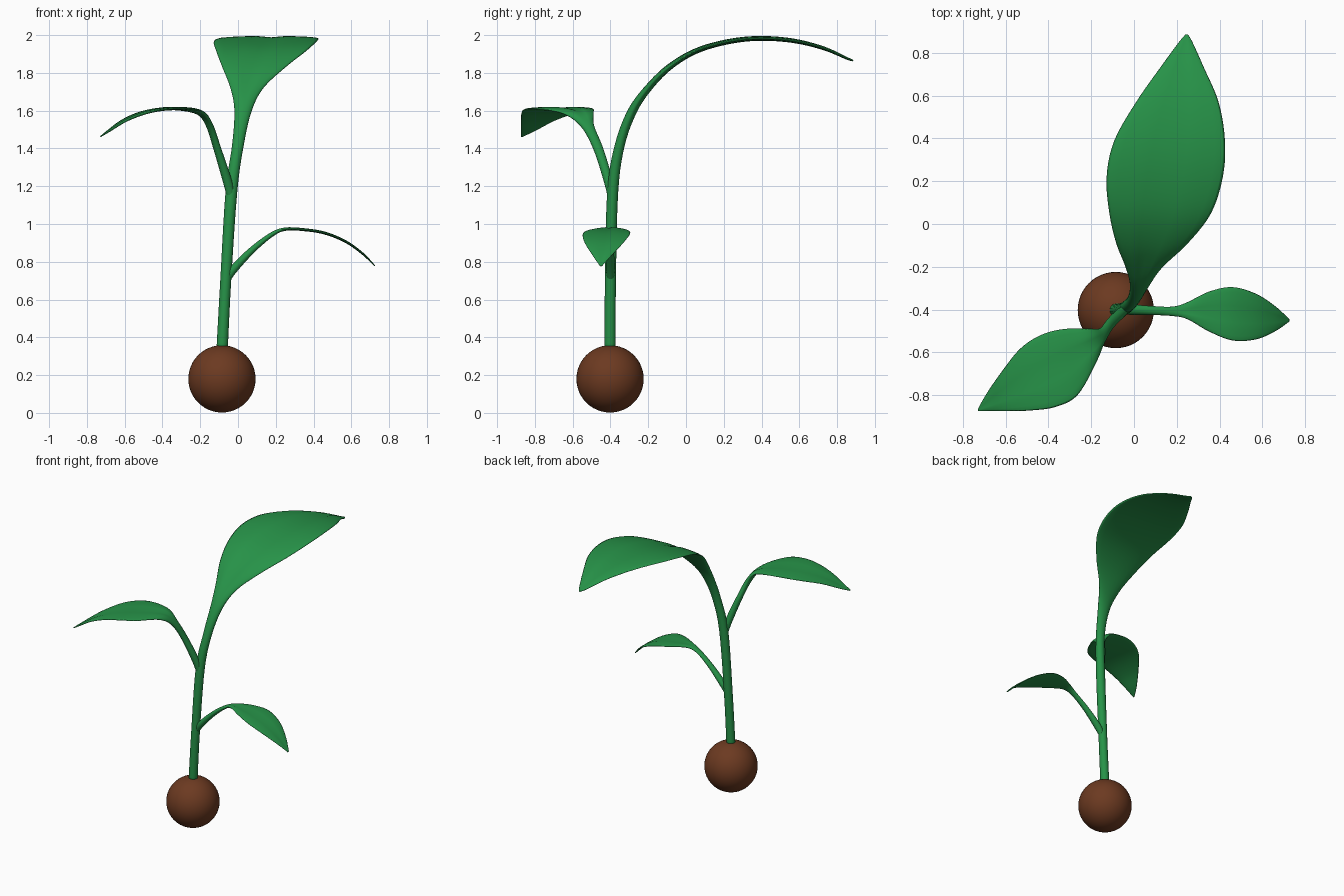
import bpy, bmesh, math
from mathutils import Vector


def material(name, rgb):
    m = bpy.data.materials.new(name)
    m.diffuse_color = (*rgb, 1)
    return m


green = material("leaf_green", (0.02, 0.29, 0.065))
brown = material("seed_brown", (0.15, 0.042, 0.015))


def smooth_path(rows, steps=5):
    """Catmull-Rom through rows of (x, y, z, left width, right width, half thickness)."""
    out = []
    for i in range(len(rows) - 1):
        p0, p1 = rows[max(i - 1, 0)], rows[i]
        p2, p3 = rows[i + 1], rows[min(i + 2, len(rows) - 1)]
        for k in range(steps):
            t = k / steps
            out.append([0.5 * (2 * b + (c - a) * t + (2 * a - 5 * b + 4 * c - d) * t * t
                               + (3 * b - a - 3 * c + d) * t ** 3)
                        for a, b, c, d in zip(p0, p1, p2, p3)])
    return out + [list(rows[-1])]


def stalk_leaf(name, rows, side, sides=20):
    """Round stalk that flattens into a creased blade, lofted along a path."""
    side = Vector(side).normalized()
    path = smooth_path(rows)
    pts = [Vector(r[:3]) for r in path]
    bm = bmesh.new()
    rings = []
    for i, (p, r) in enumerate(zip(pts, path)):
        tan = pts[min(i + 1, len(pts) - 1)] - pts[max(i - 1, 0)]
        up = side.cross(tan).normalized()
        wl, wr, th = (max(v, 0.002) for v in r[3:])
        flat = max(0, min(1, (wl + wr) / (2 * th) / 4 - 0.5))
        ring = []
        for j in range(sides):
            a = 2 * math.pi * j / sides
            c, s = math.cos(a), math.sin(a)
            h = th * s
            if j == sides // 4:
                h -= 0.6 * th * flat          # midrib crease
            ring.append(bm.verts.new(p + side * c * (wr if c > 0 else wl) + up * h))
        rings.append(ring)
    for a, b in zip(rings, rings[1:]):
        for j in range(sides):
            k = (j + 1) % sides
            bm.faces.new((a[j], a[k], b[k], b[j]))
    bm.faces.new(rings[0])
    bm.faces.new(rings[-1])
    bmesh.ops.recalc_face_normals(bm, faces=bm.faces)
    me = bpy.data.meshes.new(name)
    bm.to_mesh(me)
    bm.free()
    me.materials.append(green)
    ob = bpy.data.objects.new(name, me)
    bpy.context.collection.objects.link(ob)
    for f in me.polygons:
        f.use_smooth = True
    return ob


# seed ball
bpy.ops.mesh.primitive_uv_sphere_add(segments=48, ring_count=24, radius=0.178,
                                     location=(-0.085, -0.402, 0.18))
seed = bpy.context.object
seed.name = "seed"
seed.data.materials.append(brown)
bpy.ops.object.shade_smooth()

# main stem ending in the large top leaf
stalk_leaf("main_stem_and_leaf", [
    (-0.085, -0.402, 0.32, 0.03, 0.03, 0.03),
    (-0.065, -0.40, 0.70, 0.029, 0.029, 0.029),
    (-0.035, -0.388, 1.17, 0.031, 0.031, 0.029),
    (0.000, -0.350, 1.42, 0.031, 0.031, 0.026),
    (0.023, -0.283, 1.60, 0.042, 0.05, 0.024),
    (0.045, -0.200, 1.72, 0.085, 0.09, 0.020),
    (0.072, -0.090, 1.83, 0.155, 0.18, 0.017),
    (0.105, 0.050, 1.915, 0.22, 0.255, 0.015),
    (0.145, 0.220, 1.965, 0.273, 0.270, 0.014),
    (0.175, 0.390, 1.983, 0.267, 0.25, 0.013),
    (0.200, 0.570, 1.97, 0.19, 0.195, 0.012),
    (0.222, 0.730, 1.93, 0.10, 0.105, 0.010),
    (0.240, 0.850, 1.878, 0.03, 0.033, 0.007),
    (0.246, 0.885, 1.865, 0.006, 0.006, 0.004)], (1, 0, 0))

# upper side leaf, pointing front left
stalk_leaf("upper_side_leaf", [
    (-0.035, -0.395, 1.14, 0.018, 0.018, 0.022),
    (-0.060, -0.415, 1.24, 0.024, 0.024, 0.024),
    (-0.110, -0.465, 1.40, 0.027, 0.027, 0.020),
    (-0.150, -0.520, 1.52, 0.040, 0.034, 0.018),
    (-0.200, -0.565, 1.588, 0.095, 0.078, 0.014),
    (-0.300, -0.630, 1.61, 0.175, 0.142, 0.010),
    (-0.400, -0.690, 1.608, 0.168, 0.175, 0.009),
    (-0.500, -0.745, 1.588, 0.128, 0.165, 0.008),
    (-0.600, -0.800, 1.547, 0.076, 0.108, 0.007),
    (-0.680, -0.843, 1.495, 0.031, 0.05, 0.006),
    (-0.728, -0.870, 1.463, 0.005, 0.006, 0.003)], (-0.2, 1, 0))

# lower side leaf, pointing right
stalk_leaf("lower_side_leaf", [
    (-0.065, -0.400, 0.70, 0.016, 0.016, 0.02),
    (-0.020, -0.400, 0.765, 0.024, 0.024, 0.022),
    (0.080, -0.404, 0.867, 0.021, 0.021, 0.017),
    (0.180, -0.408, 0.945, 0.022, 0.022, 0.012),
    (0.250, -0.410, 0.973, 0.045, 0.035, 0.009),
    (0.350, -0.414, 0.970, 0.098, 0.088, 0.008),
    (0.460, -0.422, 0.952, 0.127, 0.122, 0.008),
    (0.570, -0.431, 0.907, 0.105, 0.108, 0.007),
    (0.660, -0.441, 0.843, 0.057, 0.06, 0.006),
    (0.725, -0.450, 0.778, 0.006, 0.006, 0.003)], (0, -1, 0))
